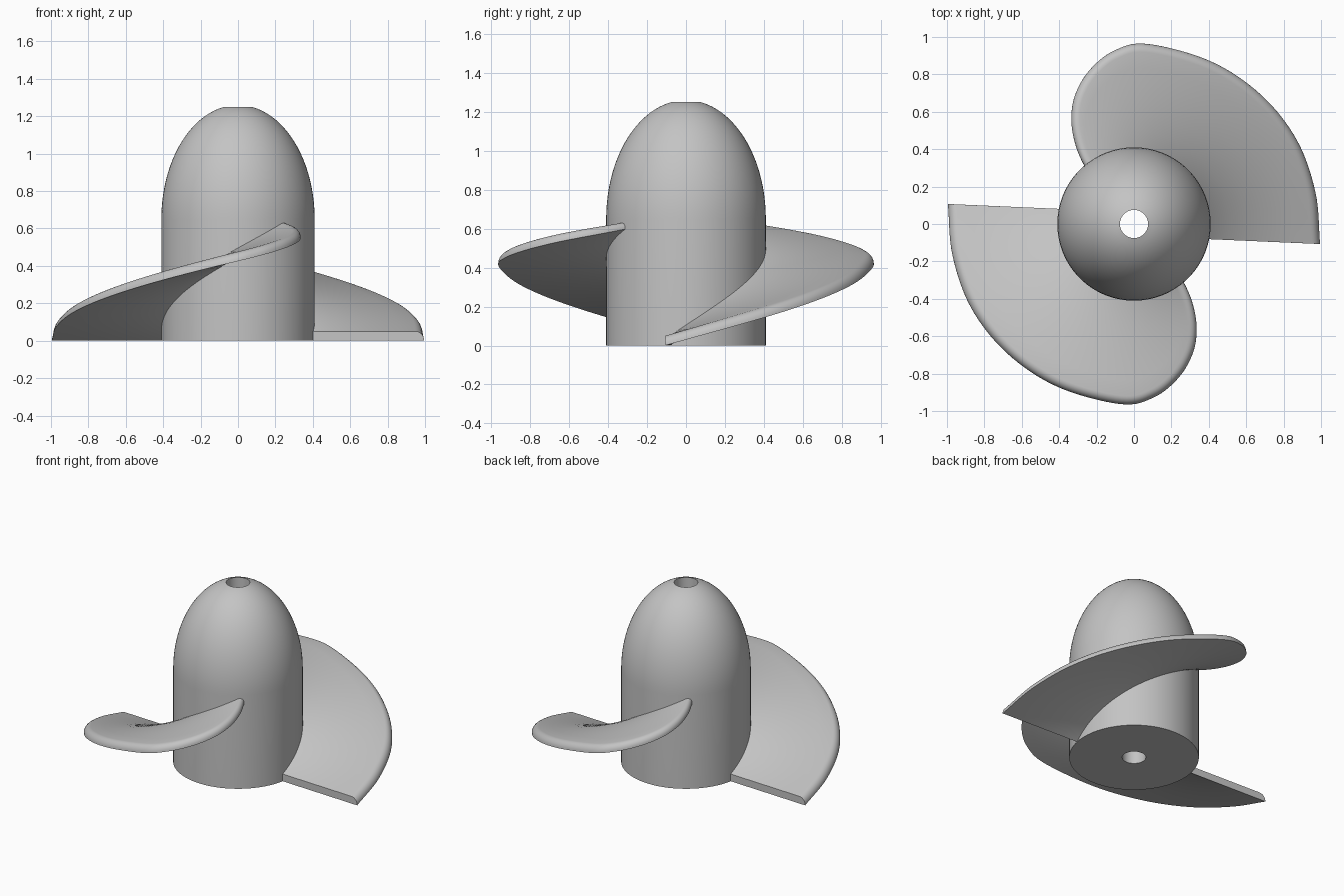
import bpy, bmesh, math
from mathutils import Vector, Matrix

cube = bpy.data.objects.get("Cube")
if cube:
    bpy.data.objects.remove(cube, do_unlink=True)

grey = bpy.data.materials.new("plain grey")
grey.use_nodes = True
grey.diffuse_color = (0.55, 0.55, 0.55, 1)
grey.node_tree.nodes["Principled BSDF"].inputs["Base Color"].default_value = grey.diffuse_color

HUB_R, BORE_R, SHOULDER, TOP = 0.41, 0.075, 0.65, 1.25
THICK, ROUND = 0.05, 0.045


def finish(name, bm, angle):
    bmesh.ops.recalc_face_normals(bm, faces=bm.faces)
    mesh = bpy.data.meshes.new(name)
    bm.to_mesh(mesh)
    bm.free()
    obj = bpy.data.objects.new(name, mesh)
    bpy.context.collection.objects.link(obj)
    mesh.materials.append(grey)
    bpy.ops.object.select_all(action="DESELECT")
    obj.select_set(True)
    bpy.context.view_layer.objects.active = obj
    bpy.ops.object.shade_smooth_by_angle(angle=math.radians(angle))
    return obj


def bridge(bm, rings, wrap):
    n = len(rings)
    for k in range(n if wrap else n - 1):
        a, b = rings[k], rings[(k + 1) % n]
        for i in range(len(a)):
            j = (i + 1) % len(a)
            bm.faces.new((a[i], a[j], b[j], b[i]))


# Hub: straight barrel, elliptical nose and a through bore
def build_hub(segments=96, steps=20):
    end = math.acos(BORE_R / HUB_R)
    height = (TOP - SHOULDER) / math.sin(end)
    profile = [(BORE_R, 0), (HUB_R, 0)]
    for i in range(steps + 1):
        a = end * i / steps
        profile.append((HUB_R * math.cos(a), SHOULDER + height * math.sin(a)))
    bm = bmesh.new()
    rings = []
    for s in range(segments):
        a = math.tau * s / segments
        rings.append([bm.verts.new((r * math.cos(a), r * math.sin(a), z)) for r, z in profile])
    bridge(bm, rings, True)
    finish("hub", bm, 35)


# Turn of the blade at a point, measured from its straight lower edge
def turn(p):
    r = p.length
    theta = math.degrees(math.atan2(p.y, p.x))
    return theta + math.degrees(math.asin((0.063 + 0.045 * r) / r))


def lift(p):
    t = max(turn(p), 0)
    return t * (0.00485 - 4.5e-6 * t)


def smooth_path(points, steps):
    pts = [points[0] * 2 - points[1]] + points + [points[-1] * 2 - points[-2]]
    path = []
    for a, b, c, d in zip(pts, pts[1:], pts[2:], pts[3:]):
        for i in range(steps):
            t = i / steps
            path.append(0.5 * (2 * b + (c - a) * t + (2 * a - 5 * b + 4 * c - d) * t * t
                               + (3 * b - a - 3 * c + d) * t ** 3))
    return path + [points[-1]]


# Blade outline, from the lower corner round the tip into the hub
OUTLINE = [(0.995, -0.107), (0.97, 0.17), (0.87, 0.45), (0.68, 0.69), (0.41, 0.87),
           (0.07, 0.963), (-0.11, 0.925), (-0.24, 0.82), (-0.315, 0.69), (-0.335, 0.56),
           (-0.315, 0.43), (-0.265, 0.31), (-0.19, 0.2)]


# Blade: helical plate whose upper rim is rounded
def build_blade(name, spin, across=8, arc=6):
    path = smooth_path([Vector(p) for p in OUTLINE], 8)
    bm = bmesh.new()
    rings = []
    for k, p in enumerate(path):
        along = path[min(k + 1, len(path) - 1)] - path[max(k - 1, 0)]
        inward = Vector((-along.y, along.x)).normalized()
        if k == 0:
            inward = Vector((-1, 0.045)).normalized()
        root_r = 0.25
        t = math.radians(turn(p)) - math.asin((0.063 + 0.045 * root_r) / root_r)
        root = Vector((math.cos(t), math.sin(t))) * root_r
        section = [(root.lerp(p, i / across), 0) for i in range(across)]
        for i in range(arc + 1):
            a = math.pi / 2 * i / arc
            section.append((p + inward * ROUND * (1 - math.cos(a)), THICK * math.sin(a)))
        rim = section[-1][0]
        section += [(rim.lerp(root, i / across), THICK) for i in range(1, across + 1)]
        rings.append([bm.verts.new((q.x, q.y, lift(q) + h)) for q, h in section])
    bridge(bm, rings, False)
    bm.faces.new(rings[0])
    bm.faces.new(rings[-1])
    bm.transform(Matrix.Rotation(spin, 4, "Z"))
    finish(name, bm, 40)


build_hub()
build_blade("back_blade", 0)
build_blade("front_blade", math.pi)
